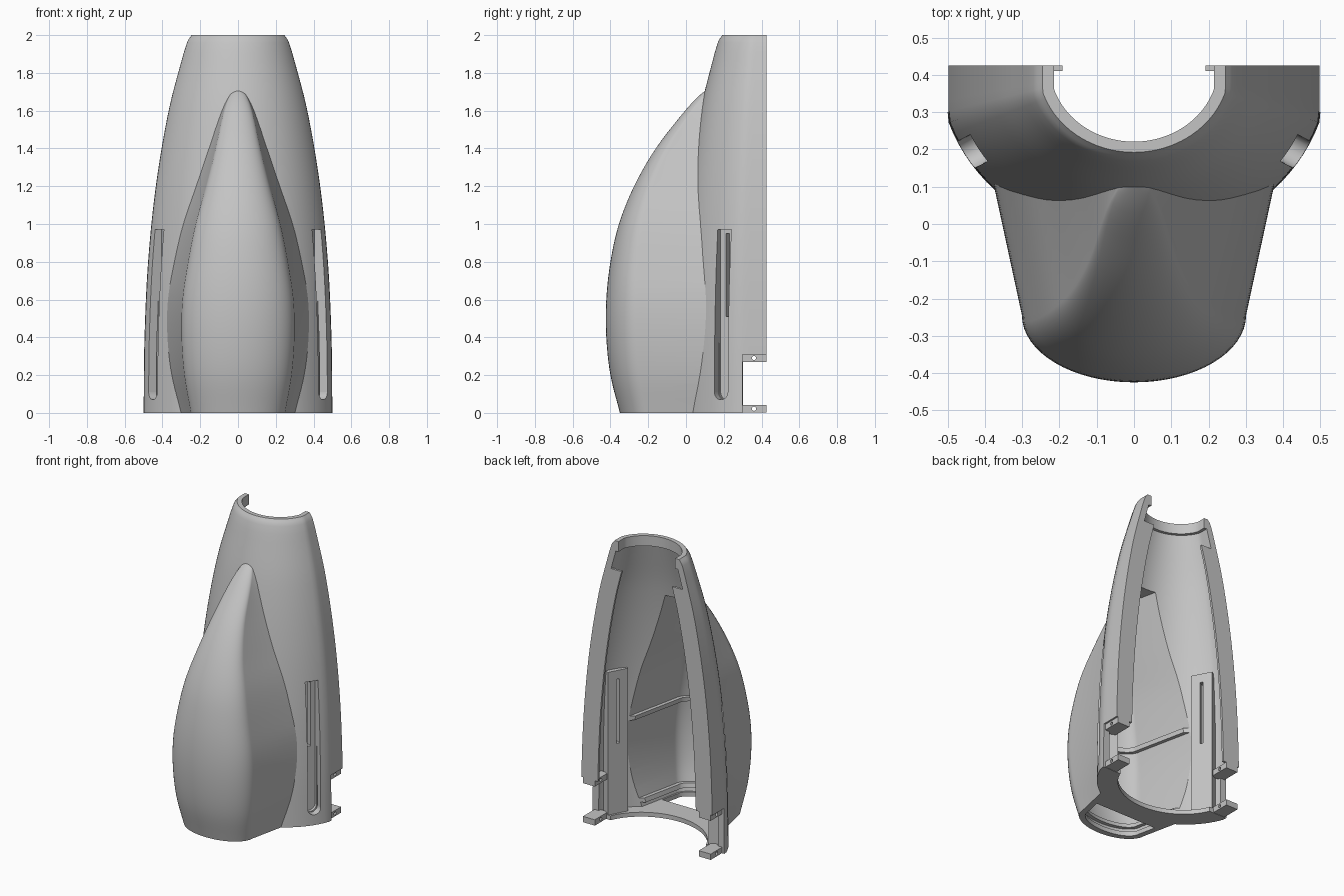
import bpy, bmesh, math
from mathutils import Matrix

if "Cube" in bpy.data.objects:
    bpy.data.objects.remove(bpy.data.objects["Cube"], do_unlink=True)

BACK = 0.425          # open rear plane
WALL = 0.045

grey = bpy.data.materials.new("plain grey")
grey.use_nodes = True
grey.diffuse_color = (0.55, 0.55, 0.55, 1)
grey.node_tree.nodes["Principled BSDF"].inputs["Base Color"].default_value = (0.55, 0.55, 0.55, 1)


def smooth_lookup(table, z):
    """Catmull-Rom style interpolation of (z, value) pairs."""
    z = min(max(z, table[0][0]), table[-1][0])
    i = max(k for k in range(len(table) - 1) if table[k][0] <= z)

    def slope(k):
        a, b = table[max(k - 1, 0)], table[min(k + 1, len(table) - 1)]
        return (b[1] - a[1]) / (b[0] - a[0])
    (z0, v0), (z1, v1) = table[i], table[i + 1]
    h = z1 - z0
    t = (z - z0) / h
    return ((2*t**3 - 3*t*t + 1) * v0 + (t**3 - 2*t*t + t) * h * slope(i)
            + (3*t*t - 2*t**3) * v1 + (t**3 - t*t) * h * slope(i + 1))


RADIUS = [(0, .5), (.4, .495), (.8, .476), (1.2, .435), (1.6, .367), (1.9, .289), (1.97, .266), (2, .245)]
NOSE = [(0, -.35), (.2, -.4), (.4, -.422), (.6, -.422), (.8, -.4), (1, -.355),
        (1.2, -.275), (1.4, -.16), (1.6, -.005), (1.68, .07), (1.72, .12)]
HALF = [(0, .25), (.2, .285), (.4, .3), (.6, .295), (.8, .265), (1, .225),
        (1.2, .17), (1.4, .12), (1.6, .075), (1.68, .045), (1.72, .015)]


def make(name, bm):
    bmesh.ops.recalc_face_normals(bm, faces=bm.faces[:])
    me = bpy.data.meshes.new(name)
    bm.to_mesh(me)
    bm.free()
    me.materials.append(grey)
    ob = bpy.data.objects.new(name, me)
    bpy.context.collection.objects.link(ob)
    return ob


def loft(name, rings):
    bm = bmesh.new()
    loops = [[bm.verts.new(p) for p in r] for r in rings]
    n = len(loops[0])
    for a, b in zip(loops, loops[1:]):
        for i in range(n):
            j = (i + 1) % n
            bm.faces.new((a[i], a[j], b[j], b[i]))
    bm.faces.new(loops[0])
    bm.faces.new(loops[-1])
    return make(name, bm)


def box(name, centre, size, turn=0):
    bm = bmesh.new()
    bmesh.ops.create_cube(bm, size=1, matrix=Matrix.Translation(centre)
                          @ Matrix.Rotation(turn, 4, 'Z') @ Matrix.Diagonal((*size, 1)))
    return make(name, bm)


def rod(name, centre, radius, length, turn=0):
    """Cylinder lying along x, then turned about z."""
    bm = bmesh.new()
    bmesh.ops.create_cone(bm, cap_ends=True, segments=24, radius1=radius, radius2=radius, depth=length,
                          matrix=Matrix.Translation(centre) @ Matrix.Rotation(turn, 4, 'Z')
                          @ Matrix.Rotation(math.pi / 2, 4, 'Y'))
    return make(name, bm)


def combine(ob, other, operation):
    mod = ob.modifiers.new("join", 'BOOLEAN')
    mod.operation, mod.object, mod.solver = operation, other, 'EXACT'
    bpy.context.view_layer.objects.active = ob
    bpy.ops.object.modifier_apply(modifier=mod.name)
    bpy.data.objects.remove(other, do_unlink=True)


def body_ring(z, r, extend=None):
    pts = []
    for i in range(49):
        a = math.pi * i / 48
        c = max(-1, min(1, 1.05 * math.cos(a)))
        pts.append((r * c, BACK - .95 * r * math.sin(a), z))
    if extend:
        pts = [(r, extend, z)] + pts + [(-r, extend, z)]
    return pts


def bulge_ring(z, zs, off=0, back=.3):
    """Rounded nose with straight sides that flare towards the rear."""
    w, nose = smooth_lookup(HALF, zs), smooth_lookup(NOSE, zs)
    corner = nose + .6 * w
    w, nose = w - off, nose + off
    wide = w + .216 * (back - corner)
    arc = [(w * math.cos(math.pi * i / 32), corner - (corner - nose) * math.sin(math.pi * i / 32), z)
           for i in range(33)]
    return [(wide, back, z)] + arc + [(-wide, back, z)]


def steps(a, b, n):
    return [a + (b - a) * i / n for i in range(n + 1)]


# Outer skin: tapering half barrel plus the front bulge
shell = loft("shell", [body_ring(z, smooth_lookup(RADIUS, z))
                       for z in steps(0, 1.96, 40) + [1.975, 1.985, 1.994, 2]])
combine(shell, loft("bulge", [bulge_ring(z, z) for z in steps(0, 1.72, 43)]), 'UNION')

# Hollow interior, leaving a floor plate and a lip around the top hole
combine(shell, loft("cavity", [body_ring(z, smooth_lookup(RADIUS, z) - WALL, .5)
                               for z in steps(.03, 1.93, 38)]), 'DIFFERENCE')
combine(shell, loft("top_hole", [body_ring(z, .215, .5) for z in (1.85, 2.05)]), 'DIFFERENCE')

# Bulge interior with two raised ribs
levels = [(.03, .035), (.06, .035), (.06, .06), (.09, .06)]
levels += [(z, .035) for z in steps(.09, .63, 14)] + [(.63, .06), (.66, .06)]
levels += [(z, .035) for z in steps(.66, 1.55, 22)]
combine(shell, loft("bulge_cavity", [bulge_ring(z, z, off) for z, off in levels]), 'DIFFERENCE')

# Floor openings: round one at the rear, D-shaped one in the bulge
combine(shell, loft("floor_hole", [body_ring(z, .37, .5) for z in (-.1, .05)]), 'DIFFERENCE')
combine(shell, loft("nose_hole", [bulge_ring(z, 0, .04, -.08) for z in (-.1, .05)]), 'DIFFERENCE')

# Rear cut-out at the foot of both walls
combine(shell, box("foot_cut", (0, .5, .1), (1.4, .4, .42)), 'DIFFERENCE')

# Side grooves with an inner boss and a through slot
for s in (1, -1):
    ang = math.radians(28)

    def at(rho, z):
        return (s * rho * math.cos(ang), BACK - rho * math.sin(ang), z)
    turn = -s * ang
    combine(shell, box("slot_boss", at(.425, .52), (.06, .14, .98), turn), 'UNION')
    combine(shell, box("groove", at(.535, .54), (.2, .085, .86), turn), 'DIFFERENCE')
    combine(shell, rod("groove_end", at(.535, .112), .0425, .2, turn), 'DIFFERENCE')
    combine(shell, box("slot", at(.43, .73), (.3, .022, .44), turn), 'DIFFERENCE')

for side, s in (("left", 1), ("right", -1)):
    # Thin flange along the rear edge
    rings = []
    for z in steps(.31, 1.8, 30):
        r = smooth_lookup(RADIUS, z)
        x0, x1 = s * (r - .125), s * (r - .005)
        rings.append([(x0, BACK - .015, z), (x1, BACK - .015, z), (x1, BACK, z), (x0, BACK, z)])
    loft(side + "_rear_flange", rings)
    # Pierced brackets above and below the cut-out
    for level, z in (("lower", .022), ("upper", .29)):
        bracket = box(f"{side}_{level}_bracket", (s * .44, .353, z), (.09, .144, .04))
        combine(bracket, rod("pin_hole", (s * .44, .36, z), .011, .3), 'DIFFERENCE')

# Smooth curved skin, crisp edges
bpy.ops.object.select_all(action='DESELECT')
shell.select_set(True)
bpy.context.view_layer.objects.active = shell
bpy.ops.object.shade_smooth_by_angle(angle=math.radians(28))
